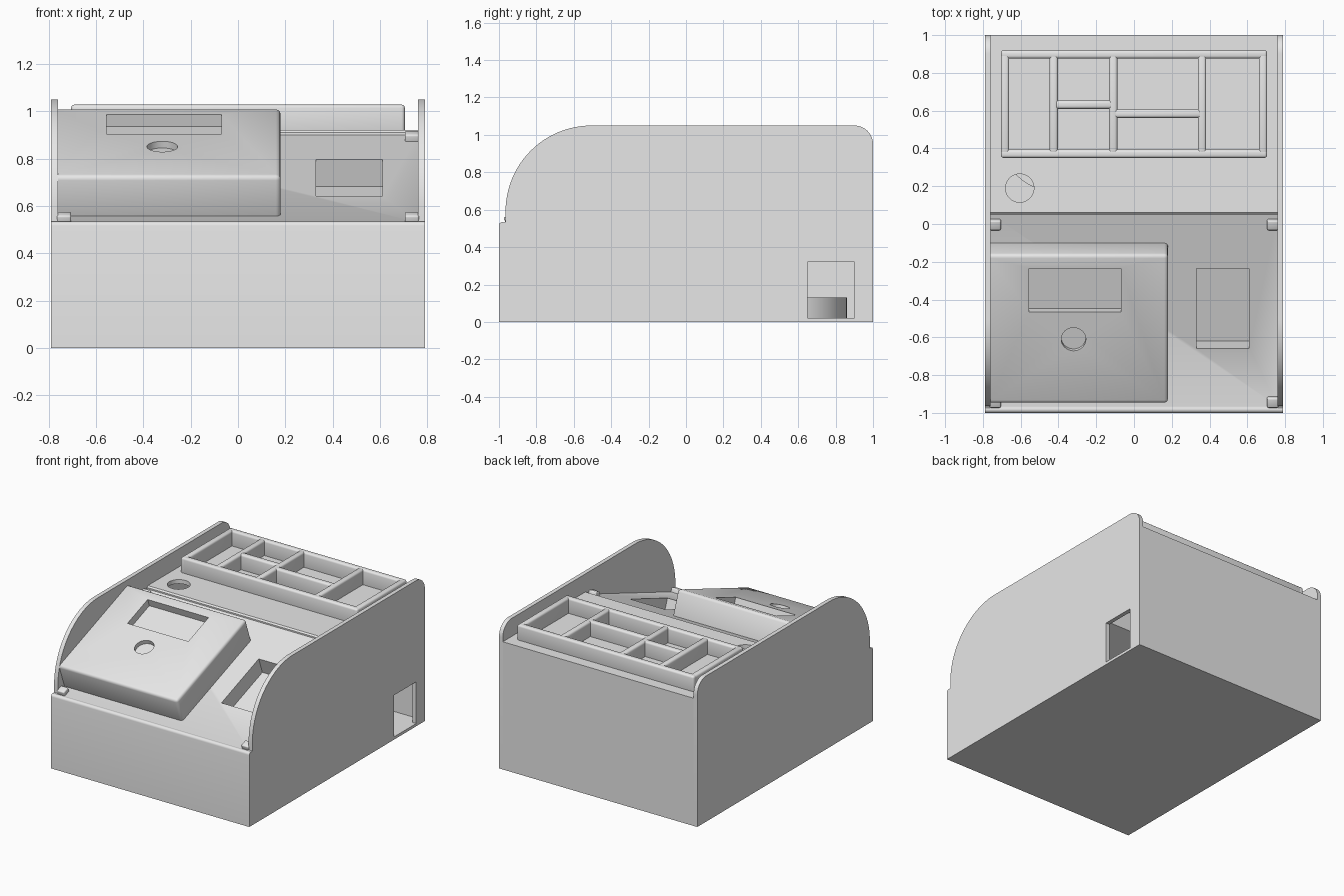
import bpy
import bmesh
from math import sin, cos, pi, radians
from mathutils import Matrix, Vector

if "Cube" in bpy.data.objects:
    bpy.data.objects.remove(bpy.data.objects["Cube"], do_unlink=True)

grey = bpy.data.materials.new("light_grey_plastic")
grey.use_nodes = True
grey.diffuse_color = (0.8, 0.8, 0.8, 1)
grey.node_tree.nodes["Principled BSDF"].inputs["Base Color"].default_value = (0.8, 0.8, 0.8, 1)

HALF = 0.79       # half width of the case
INNER = 0.76      # inner face of the side panels
# Frame of the sloped control panel: x across, y up the slope, z out of it
SLOPE = Matrix.Translation((0, -0.965, 0.53)) @ Matrix.Rotation(radians(20), 4, "X")
FLAT = Matrix.Identity(4)


def finish(name, bm, frame=FLAT):
    bmesh.ops.recalc_face_normals(bm, faces=bm.faces)
    bm.transform(frame)
    mesh = bpy.data.meshes.new(name)
    bm.to_mesh(mesh)
    bm.free()
    mesh.materials.append(grey)
    obj = bpy.data.objects.new(name, mesh)
    bpy.context.collection.objects.link(obj)
    return obj


def box(name, low, high, frame=FLAT, bevel=0.0):
    low, high = Vector(low), Vector(high)
    bm = bmesh.new()
    bmesh.ops.create_cube(bm, size=1)
    bmesh.ops.scale(bm, vec=high - low, verts=bm.verts)
    bmesh.ops.translate(bm, vec=(low + high) / 2, verts=bm.verts)
    if bevel:
        bmesh.ops.bevel(bm, geom=bm.edges[:], offset=bevel, segments=3,
                        profile=0.5, affect="EDGES")
    return finish(name, bm, frame)


def disc(name, centre, radius, depth, frame=FLAT):
    bm = bmesh.new()
    bmesh.ops.create_cone(bm, cap_ends=True, segments=48, radius1=radius,
                          radius2=radius, depth=depth)
    bmesh.ops.translate(bm, vec=centre, verts=bm.verts)
    return finish(name, bm, frame)


def extrude_profile(name, points, x0, x1):
    bm = bmesh.new()
    face = bm.faces.new([bm.verts.new((x0, y, z)) for y, z in points])
    new = bmesh.ops.extrude_face_region(bm, geom=[face])["geom"]
    bmesh.ops.translate(bm, vec=(x1 - x0, 0, 0),
                        verts=[v for v in new if isinstance(v, bmesh.types.BMVert)])
    return finish(name, bm)


def arc(y, z, radius, start, end, steps):
    angles = [radians(start + (end - start) * i / steps) for i in range(steps + 1)]
    return [(y + radius * cos(a), z + radius * sin(a)) for a in angles]


def cut(obj, *cutters):
    bpy.context.view_layer.objects.active = obj
    for cutter in cutters:
        mod = obj.modifiers.new("cut", "BOOLEAN")
        mod.operation = "DIFFERENCE"
        mod.solver = "EXACT"
        mod.object = cutter
        bpy.ops.object.modifier_apply(modifier=mod.name)
        bpy.data.objects.remove(cutter, do_unlink=True)


def smooth(obj):
    bpy.ops.object.select_all(action="DESELECT")
    obj.select_set(True)
    bpy.context.view_layer.objects.active = obj
    bpy.ops.object.shade_smooth_by_angle(angle=radians(35))


# Case: front wall, sloped panel, rear deck, hollow inside
front_lip = arc(-0.982, 0.516, 0.018, 180, 60, 6)
case = extrude_profile(
    "case", [(-1, 0)] + front_lip + [(-0.965, 0.53), (0.05, 0.9), (0.05, 0.91),
                                     (0.06, 0.92), (1, 0.92), (1, 0)], -INNER, INNER)
cut(case,
    extrude_profile("cavity", [(-0.965, 0.02), (0.97, 0.02), (0.97, 0.89), (0.1, 0.89),
                               (0.1, 0.75), (-0.965, 0.36)], -1, 1),
    box("pocket", (0.33, 0.325, -0.12), (0.61, 0.777, 0.1), SLOPE),
    disc("deck_hole", (-0.605, 0.19, 0.92), 0.075, 0.2))
smooth(case)

# Side panels with the large front curve and small rear curve
side = ([(-1, 0)] + front_lip + [(-0.965, 0.535)]
        + arc(-0.505, 0.59, 0.46, 180, 90, 24)
        + arc(0.9, 0.95, 0.1, 90, 0, 10) + [(1, 0)])
left_panel = extrude_profile("left_side_panel", side, INNER, HALF)
cut(left_panel, box("port", (0.7, 0.65, 0.02), (0.9, 0.9, 0.32)))
right_panel = extrude_profile("right_side_panel", side, -HALF, -INNER)
for panel in (left_panel, right_panel):
    smooth(panel)

# Display housing standing square to the slope
housing = box("display_housing", (-0.78, 0.08, -0.03), (0.18, 0.92, 0.18), SLOPE, 0.02)
cut(housing,
    box("screen_recess", (-0.555, 0.597, 0.125), (-0.07, 0.842, 0.3), SLOPE),
    disc("button_recess", (-0.32, 0.443, 0.25), 0.065, 0.2, SLOPE))
smooth(housing)

# Corner tabs that hold the sloped panel
for x_side, x_name in ((-1, "right"), (1, "left")):
    for s, s_name in ((0.0, "front"), (1.0, "rear")):
        x0, x1 = sorted((x_side * 0.705, x_side * 0.765))
        smooth(box(f"{s_name}_{x_name}_tab", (x0, s, -0.02), (x1, s + 0.055, 0.03),
                   SLOPE, 0.008))

# Sorting tray on the deck: outer frame and dividers
T = 0.022         # half thickness of a tray wall
bars = {
    "tray_front_wall": (-0.705, 0.35, 0.705, 0.35 + 2 * T),
    "tray_back_wall": (-0.705, 0.92 - 2 * T, 0.705, 0.92),
    "tray_right_wall": (-0.705, 0.35, -0.705 + 2 * T, 0.92),
    "tray_left_wall": (0.705 - 2 * T, 0.35, 0.705, 0.92),
    "tray_short_divider": (-0.42, 0.632 - T, -0.11, 0.632 + T),
    "tray_long_divider": (-0.11, 0.584 - T, 0.36, 0.584 + T),
}
for i, x in enumerate((-0.425, -0.11, 0.36)):
    bars[f"tray_cross_divider_{i + 1}"] = (x - T, 0.37, x + T, 0.9)
for name, (x0, y0, x1, y1) in bars.items():
    smooth(box(name, (x0, y0, 0.9), (x1, y1, 1.028), FLAT, 0.014))

# Round unit on the floor inside the case
smooth(disc("inner_drum", (-0.38, 0.51, 0.074), 0.35, 0.112))
